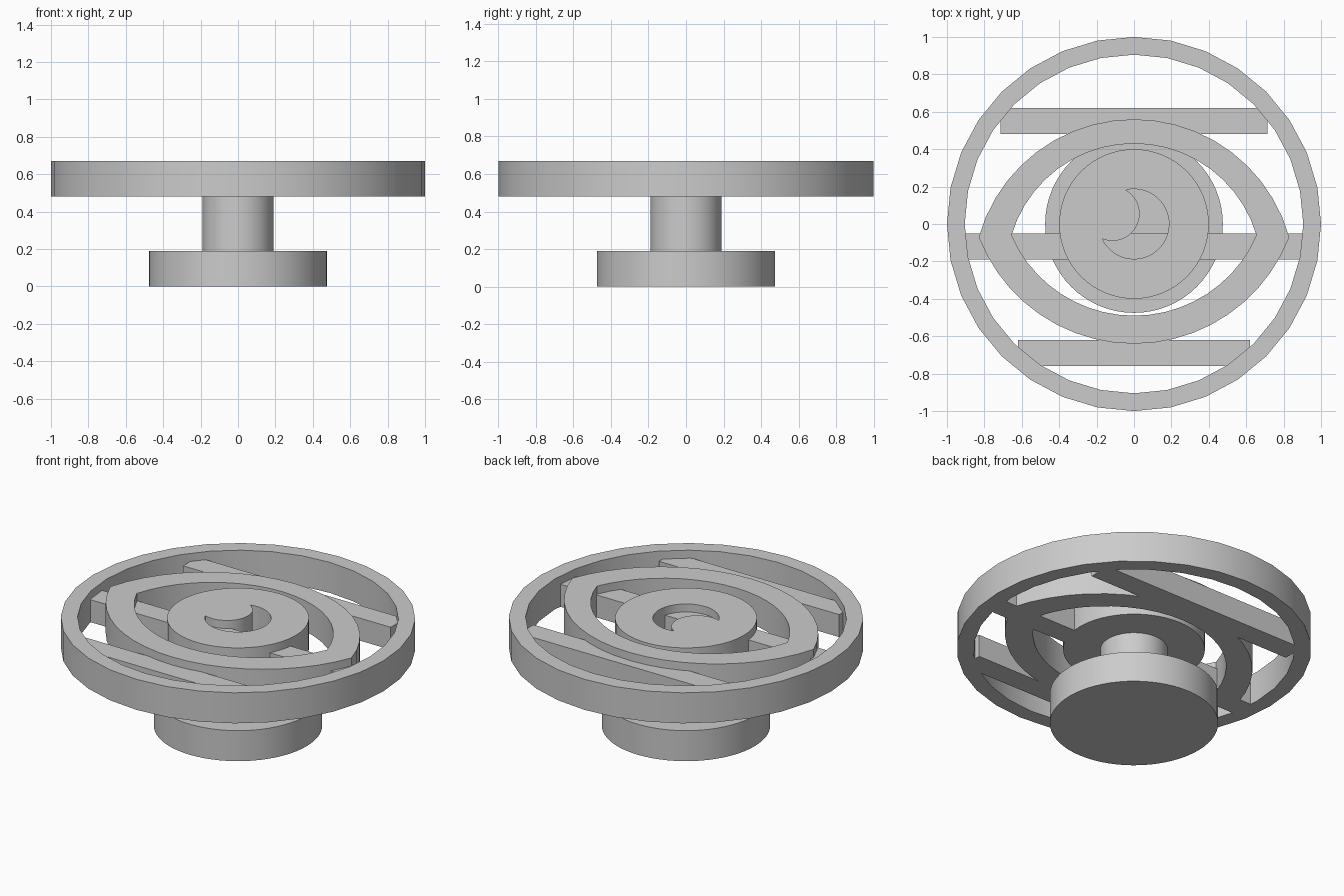
import bpy, bmesh
from math import sin, cos, atan2, hypot, pi, radians

cube = bpy.data.objects.get("Cube")
if cube:
    bpy.data.objects.remove(cube, do_unlink=True)

grey = bpy.data.materials.new("plain grey")
grey.use_nodes = True
grey.diffuse_color = (0.6, 0.6, 0.6, 1)
grey.node_tree.nodes["Principled BSDF"].inputs["Base Color"].default_value = (0.6, 0.6, 0.6, 1)

BOTTOM, TOP, BAR_TOP = 0.48, 0.67, 0.62


def arc(cx, cy, r, a0, a1, n):
    """Points from angle a0 towards a1, leaving out the last."""
    return [(cx + r * cos(a0 + (a1 - a0) * i / n), cy + r * sin(a0 + (a1 - a0) * i / n))
            for i in range(n)]


def circle(r, n):
    return arc(0, 0, r, 0, 2 * pi, n)


def lens(half, tip, top, low, n=20):
    """Almond outline: two arcs that meet at the side tips."""
    points = []
    for sag, side in ((top - tip, 1), (tip - low, -1)):
        r = (half ** 2 + sag ** 2) / (2 * sag)
        a = atan2(r - sag, half)
        start = a if side > 0 else pi + a
        points += arc(0, tip + side * (sag - r), r, start, start + pi - 2 * a, n)
    return points


def plate(name, outlines, z0, z1):
    """Extrude flat outlines; inner outlines become holes."""
    curve = bpy.data.curves.new(name, "CURVE")
    curve.dimensions = "2D"
    curve.fill_mode = "BOTH"
    curve.extrude = (z1 - z0) / 2
    for points in outlines:
        spline = curve.splines.new("POLY")
        spline.points.add(len(points) - 1)
        for p, (x, y) in zip(spline.points, points):
            p.co = (x, y, 0, 1)
        spline.use_cyclic_u = True
    obj = bpy.data.objects.new(name, curve)
    bpy.context.collection.objects.link(obj)
    bpy.ops.object.select_all(action="DESELECT")
    obj.select_set(True)
    bpy.context.view_layer.objects.active = obj
    bpy.ops.object.convert(target="MESH")
    obj = bpy.context.view_layer.objects.active
    obj.location.z = (z0 + z1) / 2

    # Weld caps to walls
    bm = bmesh.new()
    bm.from_mesh(obj.data)
    bmesh.ops.remove_doubles(bm, verts=bm.verts, dist=0.0005)
    bmesh.ops.recalc_face_normals(bm, faces=bm.faces)
    bm.to_mesh(obj.data)
    bm.free()
    obj.data.materials.clear()
    obj.data.materials.append(grey)
    bpy.ops.object.shade_smooth_by_angle(angle=radians(30))
    return obj


# Base and stem
plate("base_disc", [circle(0.475, 64)], 0, 0.19)
plate("stem", [circle(0.19, 48)], 0.19, BOTTOM + 0.01)

# Outer ring and almond frame
plate("outer_ring", [circle(1, 32), circle(0.905, 32)], BOTTOM, TOP)
plate("almond_frame", [lens(0.83, -0.07, 0.56, -0.64), lens(0.655, -0.06, 0.43, -0.49)],
      BOTTOM, TOP)

# Round centre with a crescent opening
big, small, cx, cy = 0.187, 0.145, -0.115, 0.055
d = hypot(cx, cy)
toward = atan2(cy, cx)
along = (big ** 2 - small ** 2 + d ** 2) / (2 * d)
half = (big ** 2 - along ** 2) ** 0.5
a_big = atan2(half, along)
a_small = atan2(half, along - d)
crescent = arc(0, 0, big, toward + a_big, toward + 2 * pi - a_big, 32)
crescent += arc(cx, cy, small, toward + 2 * pi - a_small, toward + a_small, 24)
plate("centre_disc", [circle(0.4, 64), crescent], BOTTOM, TOP)

# Cross bars, slightly lower than the ring
for name, x, y in (("back_bar", 0.715, 0.55), ("middle_bar", 0.9, -0.12), ("front_bar", 0.62, -0.69)):
    plate(name, [[(-x, y - 0.07), (x, y - 0.07), (x, y + 0.07), (-x, y + 0.07)]], BOTTOM, BAR_TOP)
